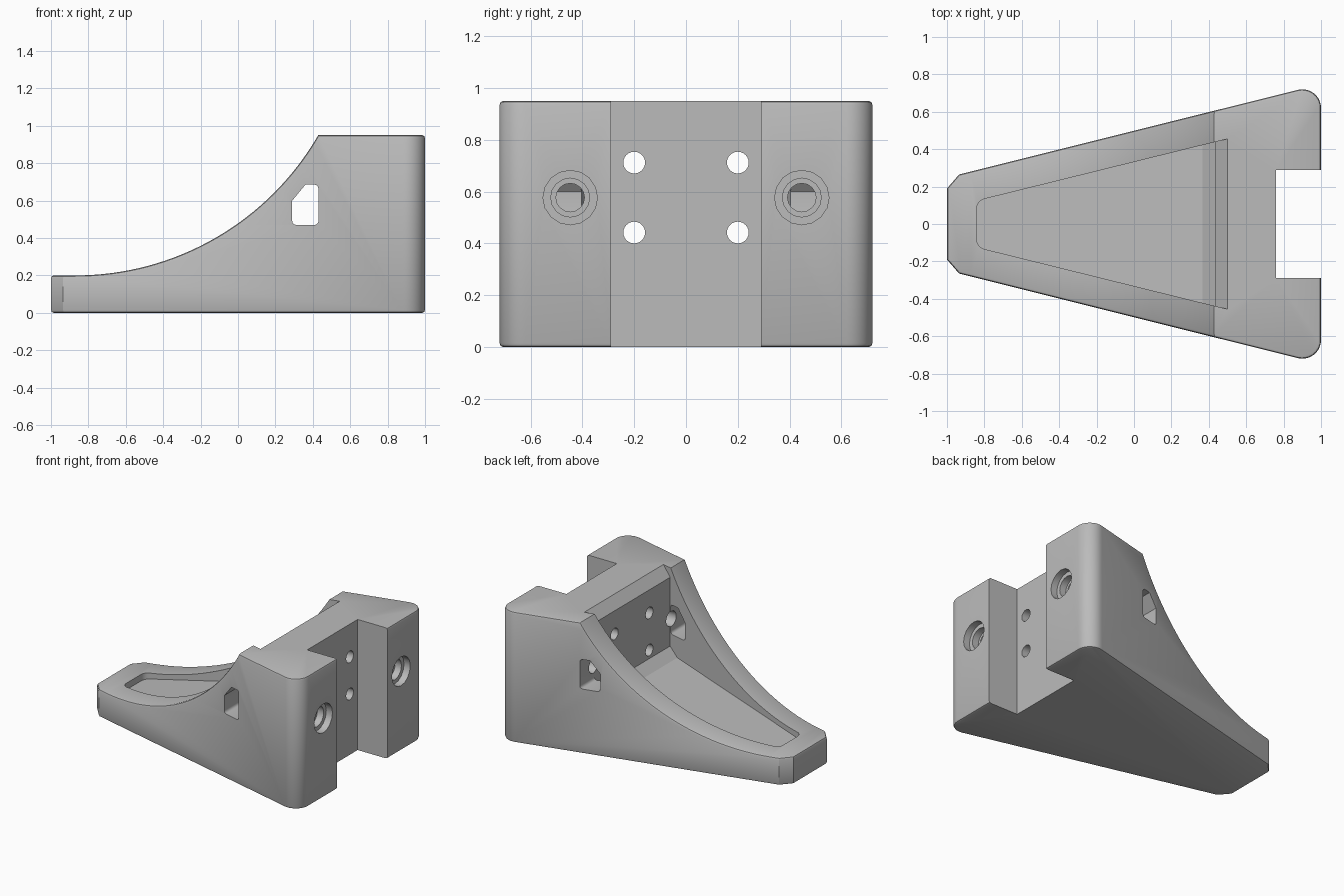
import bpy, bmesh, math
from mathutils import Vector

cube = bpy.data.objects.get("Cube")
if cube:
    bpy.data.objects.remove(cube, do_unlink=True)

grey = bpy.data.materials.new("plain_grey")
grey.use_nodes = True
grey.diffuse_color = (0.5, 0.5, 0.5, 1)
grey.node_tree.nodes["Principled BSDF"].inputs["Base Color"].default_value = (0.5, 0.5, 0.5, 1)


def new_object(name, bm):
    bmesh.ops.recalc_face_normals(bm, faces=bm.faces)
    mesh = bpy.data.meshes.new(name)
    bm.to_mesh(mesh)
    bm.free()
    mesh.materials.append(grey)
    obj = bpy.data.objects.new(name, mesh)
    bpy.context.collection.objects.link(obj)
    return obj


def prism(name, points, axis, low, high):
    """Extrude a 2D outline along z (outline in x, y) or y (outline in x, z)."""
    bm = bmesh.new()
    place = (lambda p: (p[0], p[1], low)) if axis == "z" else (lambda p: (p[0], low, p[1]))
    face = bm.faces.new([bm.verts.new(place(p)) for p in points])
    moved = bmesh.ops.extrude_face_region(bm, geom=[face])["geom"]
    step = Vector((0, 0, high - low)) if axis == "z" else Vector((0, high - low, 0))
    bmesh.ops.translate(bm, vec=step, verts=[v for v in moved if isinstance(v, bmesh.types.BMVert)])
    return new_object(name, bm)


def turned_x(name, profile, y, z, sides):
    """Solid of revolution about an x-parallel axis; profile holds (x, radius)."""
    bm = bmesh.new()
    rings = [[bm.verts.new((x, y + r * math.cos(i * math.tau / sides), z + r * math.sin(i * math.tau / sides)))
              for i in range(sides)] for x, r in profile]
    for a, b in zip(rings, rings[1:]):
        for i in range(sides):
            j = (i + 1) % sides
            bm.faces.new((a[i], a[j], b[j], b[i]))
    bm.faces.new(rings[0])
    bm.faces.new(rings[-1])
    return new_object(name, bm)


def apply(obj, mod):
    bpy.ops.object.select_all(action="DESELECT")
    bpy.context.view_layer.objects.active = obj
    obj.select_set(True)
    bpy.ops.object.modifier_apply(modifier=mod.name)


def combine(obj, tool, operation="DIFFERENCE"):
    mod = obj.modifiers.new("cut", "BOOLEAN")
    mod.operation, mod.object, mod.solver = operation, tool, "EXACT"
    apply(obj, mod)
    bpy.data.objects.remove(tool, do_unlink=True)


def arc(cx, cy, r, start, end, steps):
    angles = [math.radians(start + (end - start) * i / steps) for i in range(steps + 1)]
    return [(cx + r * math.cos(a), cy + r * math.sin(a)) for a in angles]


def mirrored(half):
    return half + [(x, -y) for x, y in reversed(half)]


# Tapered body with rounded rear corners
body = prism("bracket_body", mirrored([(-1, 0.19), (-0.935, 0.265)] + arc(0.9, 0.62, 0.1, 104, 0, 10)),
             "z", 0, 0.95)

# Concave sweep from the low tip up to the tall block
radius = 1.5
sweep = arc(-0.87, 0.2 + radius, radius, -90, -30, 32)
combine(body, prism("sweep_cutter", [(-1.2, 0.2)] + sweep + [(sweep[-1][0], 2), (-1.2, 2)], "y", -1, 1))

# Softened outer edges
bevel = body.modifiers.new("soft_edges", "BEVEL")
bevel.width, bevel.segments = 0.015, 2
bevel.limit_method, bevel.angle_limit = "ANGLE", math.radians(62)
apply(body, bevel)

# Tapered pocket with sloping floor and chamfered rear wall
pocket = prism("pocket_cutter", mirrored(arc(-0.79, 0.085, 0.05, 180, 104, 5) + [(0.5, 0.455)]),
               "z", 0.05, 1.2)
pocket_side = [(-0.9, 0.145), (0.365, 0.32), (0.435, 0.38), (0.435, 0.88), (0.5, 0.95), (0.5, 1.1), (-0.9, 1.1)]
combine(pocket, prism("pocket_profile", pocket_side, "y", -1, 1), "INTERSECT")
combine(body, pocket)

# Rear channel
combine(body, prism("channel_cutter", [(0.76, -0.29), (1.1, -0.29), (1.1, 0.29), (0.76, 0.29)], "z", -0.1, 1.1))

# Nut windows through both side walls
window = ([(0.29, 0.6)] + arc(0.31, 0.49, 0.02, 180, 270, 3) + arc(0.41, 0.49, 0.02, 270, 360, 3)
          + arc(0.41, 0.665, 0.02, 0, 90, 3) + [(0.36, 0.685)])
combine(body, prism("window_cutter", window, "y", -1, 1))

# Countersunk bolt holes and the four channel holes
for side in (-1, 1):
    bolt = [(0.36, 0.055), (0.9, 0.055), (0.9, 0.075), (0.95, 0.075), (0.95, 0.105), (1.05, 0.105)]
    combine(body, turned_x("bolt_cutter", bolt, side * 0.447, 0.577, 16))
    for height in (0.442, 0.712):
        combine(body, turned_x("hole_cutter", [(0.4, 0.042), (0.8, 0.042)], side * 0.2, height, 24))

bpy.ops.object.select_all(action="DESELECT")
body.select_set(True)
bpy.context.view_layer.objects.active = body
bpy.ops.object.shade_smooth_by_angle(angle=math.radians(32))
